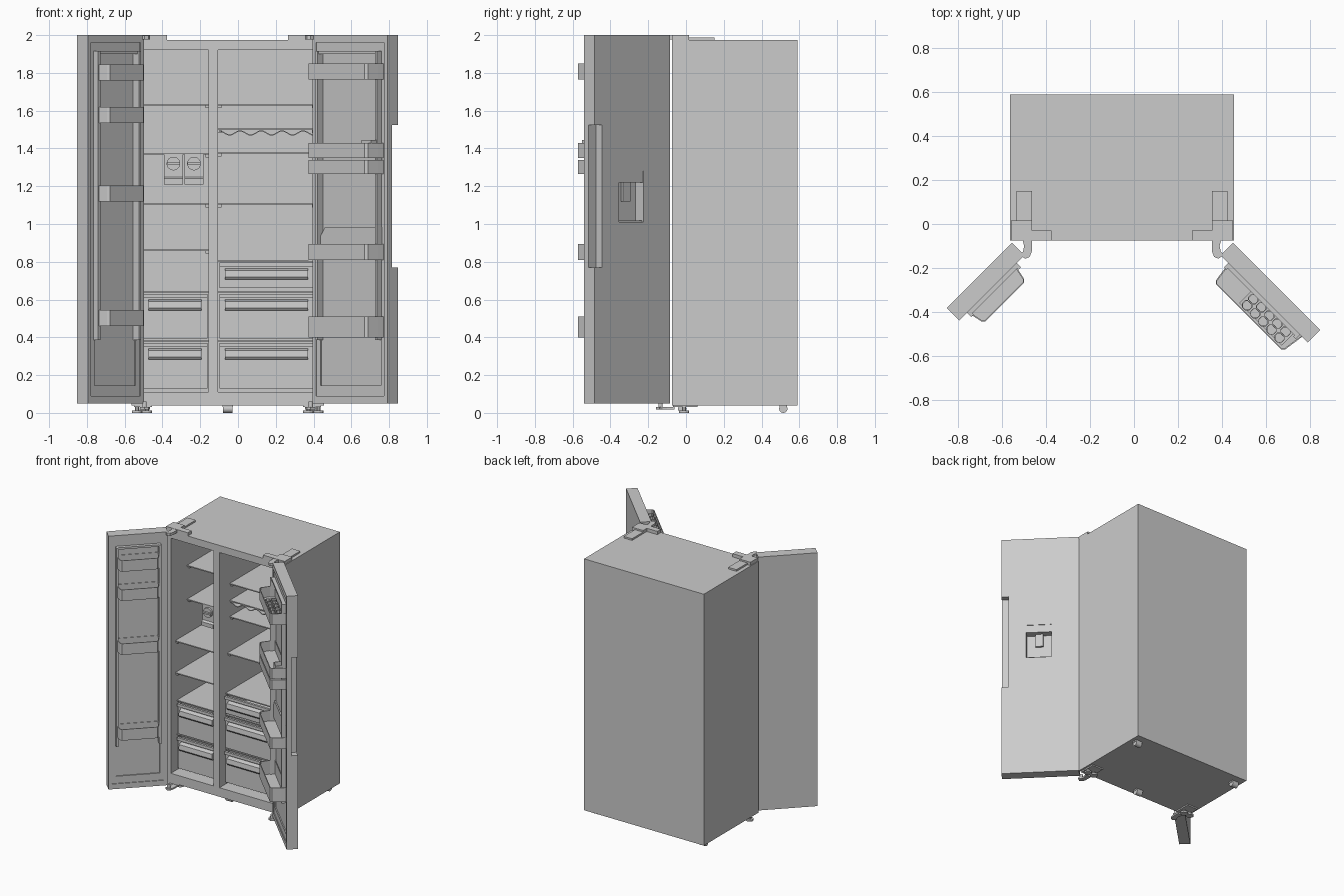
import bpy, bmesh, math

if "Cube" in bpy.data.objects:
    bpy.data.objects.remove(bpy.data.objects["Cube"])

R = math.sqrt(0.5)
world = lambda a, b, c: (a, b, c)
mirror = lambda a, b, c: (-0.11 - a, b, c)             # about the cabinet centre line
along_y = lambda a, b, c: (a, c, b)                    # profile in xz, extruded in y
along_x = lambda a, b, c: (c, a, b)                    # profile in yz, extruded in x
# door frames: u from hinge to free edge, w from outer skin to inside
left_d = lambda u, w, z: (-0.555 - R * u + R * w, -0.085 - R * u - R * w, z)
right_d = lambda u, w, z: (0.45 + R * u - R * w, -0.085 - R * u - R * w, z)


def prism(name, pts, h0, h1, T=world, wall=0):
    """Extruded profile; with wall > 0 it is an open-topped tray."""
    bm = bmesh.new()
    lo = [bm.verts.new(T(a, b, h0)) for a, b in pts]
    hi = [bm.verts.new(T(a, b, h1)) for a, b in pts]
    bm.faces.new(lo)
    top = bm.faces.new(hi)
    n = len(pts)
    for i in range(n):
        j = (i + 1) % n
        bm.faces.new((lo[i], lo[j], hi[j], hi[i]))
    bmesh.ops.recalc_face_normals(bm, faces=bm.faces)
    if wall:
        bmesh.ops.delete(bm, geom=[top], context='FACES_ONLY')
    me = bpy.data.meshes.new(name)
    bm.to_mesh(me)
    bm.free()
    ob = bpy.data.objects.new(name, me)
    bpy.context.collection.objects.link(ob)
    if wall:
        m = ob.modifiers.new("wall", 'SOLIDIFY')
        m.thickness, m.offset = wall, -1
    return ob


def box(name, x0, x1, y0, y1, z0, z1, T=world, wall=0):
    return prism(name, [(x0, y0), (x1, y0), (x1, y1), (x0, y1)], z0, z1, T, wall)


def disc(name, a, b, r, h0, h1, T=world, n=16, wall=0):
    pts = [(a + r * math.cos(2 * math.pi * (i + .5) / n), b + r * math.sin(2 * math.pi * (i + .5) / n))
           for i in range(n)]
    return prism(name, pts, h0, h1, T, wall)


def cut(ob, cutter):
    m = ob.modifiers.new("cut", 'BOOLEAN')
    m.operation, m.solver, m.object = 'DIFFERENCE', 'EXACT', cutter
    bpy.context.view_layer.objects.active = ob
    bpy.ops.object.modifier_apply(modifier=m.name)
    bpy.data.objects.remove(cutter)


# cabinet with two compartments
cab = box("cabinet", -0.565, 0.455, -0.075, 0.59, 0.04, 1.975)
cut(cab, box("cutter", -0.52, -0.155, -0.2, 0.53, 0.11, 1.92))
cut(cab, box("cutter", -0.105, 0.41, -0.2, 0.53, 0.11, 1.92))

# glass shelves with front trim and small support lips
shelves = [(-0.52, -0.155, [(1.635, .125), (1.375, .125), (1.11, -.02), (.865, -.02), (.645, 0), (.385, 0)]),
           (-0.105, 0.41, [(1.635, .05), (1.505, .05), (1.38, .05), (1.11, .02), (.81, .0), (.645, 0), (.385, 0)])]
for x0, x1, rows in shelves:
    for z, y in rows:
        box("shelf", x0, x1, y, 0.53, z - 0.008, z)
        if z > 0.85:
            for xa in (x0, x1 - 0.018):
                box("shelf_support", xa, xa + 0.018, y + 0.01, 0.53, z - 0.022, z - 0.008)

# wavy bottle rack
wave = [(-0.10 + 0.5 * i / 60, 1.485 + 0.011 * math.cos(2 * math.pi * 4.5 * i / 60)) for i in range(61)]
rack = prism("bottle_rack", wave + [(x, z - 0.006) for x, z in reversed(wave)], 0.05, 0.5, along_y)

# drawers with grip bars
for x0, x1, z0, z1 in [(-.505, -.162, .395, .63), (-.505, -.162, .13, .37), (-.098, .4, .66, .795),
                       (-.098, .4, .395, .63), (-.098, .4, .13, .37)]:
    box("drawer", x0, x1, -0.01, 0.5, z0, z1, wall=0.008)
    box("drawer_top_rim", x0, x1, -0.022, -0.005, z1 - 0.022, z1)
    grip = [(-.01, z1 - .03), (-.04, z1 - .04), (-.045, z1 - .075), (-.035, z1 - .088), (-.01, z1 - .088)]
    prism("drawer_grip", grip, x0 + 0.03, x1 - 0.03, along_x)

# twist ice makers under the second left shelf
for x0 in (-0.392, -0.283):
    x1, xc = x0 + 0.1, x0 + 0.05
    side = [(.13, 1.367), (.13, 1.25), (.115, 1.24), (.115, 1.21), (.34, 1.21), (.34, 1.367)]
    prism("ice_maker", side, x0, x1, along_x)
    d = disc("ice_maker_dial", xc, 1.32, 0.036, 0.115, 0.135, along_y, 24)
    box("ice_maker_knob", xc - 0.034, xc + 0.034, 0.1, 0.12, 1.314, 1.326)

# door slabs with stepped inner liner
doors = {}
for name, T, L in (("left_door", left_d, 0.42), ("right_door", right_d, 0.563)):
    d = doors[name] = box(name, 0, L, 0, 0.08, 0.05, 2.0, T)
    cut(d, box("cutter", 0.026, L - 0.026, 0.074, 0.2, 0.09, 1.96, T))
    cut(d, box("cutter", 0.055, L - 0.055, 0.066, 0.2, 0.145, 1.915, T))
    # bin rails and header
    for u in (0.05, L - 0.066):
        prism("door_rail", [(u, .06), (u + .016, .06), (u + .016, .108), (u, .108)], 0.385, 1.915, T)
    box("door_rail_header", 0.05, L - 0.05, 0.06, 0.1, 1.9, 1.915, T)

# grip pocket and dispenser bay in the right door's outer skin
cut(doors["right_door"], box("cutter", 0.51, 0.7, -0.1, 0.045, 0.77, 1.525, right_d))
cut(doors["right_door"], box("cutter", 0.198, 0.382, -0.1, 0.06, 1.01, 1.28, right_d))
box("dispenser_panel", 0.198, 0.382, 0.004, 0.06, 1.22, 1.28, right_d)
box("dispenser_paddle", 0.262, 0.318, 0.035, 0.05, 1.12, 1.22, right_d)
box("dispenser_tray", 0.2, 0.38, 0.01, 0.06, 1.01, 1.018, right_d)


# door bins
def door_bin(name, T, u0, u1, w1, z0, z1):
    pts = [(u0 - .015, .07), (u1 + .015, .07), (u1 + .01, .11), (u1, w1 - .012), (u1 - .012, w1),
           (u0 + .012, w1), (u0, w1 - .012), (u0 - .01, .11)]
    prism(name, pts, z0, z1, T, wall=0.006)


for z0, z1 in ((1.76, 1.845), (1.535, 1.62), (1.12, 1.205), (.46, .545)):
    door_bin("left_door_bin", left_d, 0.078, 0.352, 0.168, z0, z1)
for z0, z1 in ((1.765, 1.85), (1.35, 1.43), (1.265, 1.34), (.81, .895), (.4, .51)):
    door_bin("right_door_bin", right_d, 0.067, 0.512, 0.188, z0, z1)

# egg tray with ten cups, tall bin back and small caddy
box("egg_tray", 0.215, 0.488, 0.098, 0.173, 1.79, 1.8, right_d)
for i in range(5):
    for w in (0.117, 0.155):
        disc("egg_cup", 0.248 + 0.052 * i, w, 0.025, 1.8, 1.835, right_d, 8, wall=0.004)
prism("tall_bin_back", [(.06, .84), (.515, .84), (.515, .985), (.1, .985), (.06, .93)], 0.074, 0.084,
      lambda a, b, c: right_d(a, c, b))
box("small_caddy", 0.44, 0.51, 0.09, 0.15, 1.37, 1.445, right_d, wall=0.005)

# hinges and front feet, mirrored about the cabinet centre
for side, T in (("left", world), ("right", mirror)):
    box(side + "_hinge_base", -0.535, -0.465, 0.015, 0.15, 1.97, 1.988, T)
    box(side + "_hinge_cover", -0.56, -0.465, -0.075, 0.015, 1.97, 2.0, T)
    box(side + "_hinge_cable_cover", -0.465, -0.375, -0.075, -0.03, 1.97, 2.0, T)
    arm = [(-.51, -.06), (-.465, -.06), (-.465, -.125), (-.475, -.15), (-.495, -.158), (-.52, -.14),
           (-.505, -.125), (-.5, -.1)]
    prism(side + "_hinge_arm", arm, 1.978, 1.998, T)
    prism(side + "_lower_hinge_arm", arm, 0.018, 0.03, T)
    disc(side + "_lower_hinge_pin", -.495, -.135, 0.012, 0.018, 0.06, T)
    box(side + "_lower_hinge_plate", -0.55, -0.455, -0.07, 0.06, 0.03, 0.041, T)
    for x, y in ((-0.535, -0.01), (-0.482, -0.01)):
        disc(side + "_front_foot", x, y, 0.028, 0, 0.012, T, 12)
        disc(side + "_front_foot_stem", x, y, 0.012, 0.01, 0.04, T, 8)

# rollers
for x, y in ((-0.055, -0.02), (-0.51, 0.515), (0.4, 0.515)):
    disc("roller", y, 0.022, 0.022, x - 0.025, x + 0.025, along_x, 16)
    box("roller_bracket", x - 0.028, x + 0.028, y - 0.02, y + 0.02, 0.03, 0.041)

# smooth the round parts
for ob in bpy.data.objects:
    ob.select_set(ob.name.startswith(("roller", "ice_maker_dial", "bottle_rack")))
    if ob.select_get():
        bpy.context.view_layer.objects.active = ob
bpy.ops.object.shade_smooth_by_angle()
